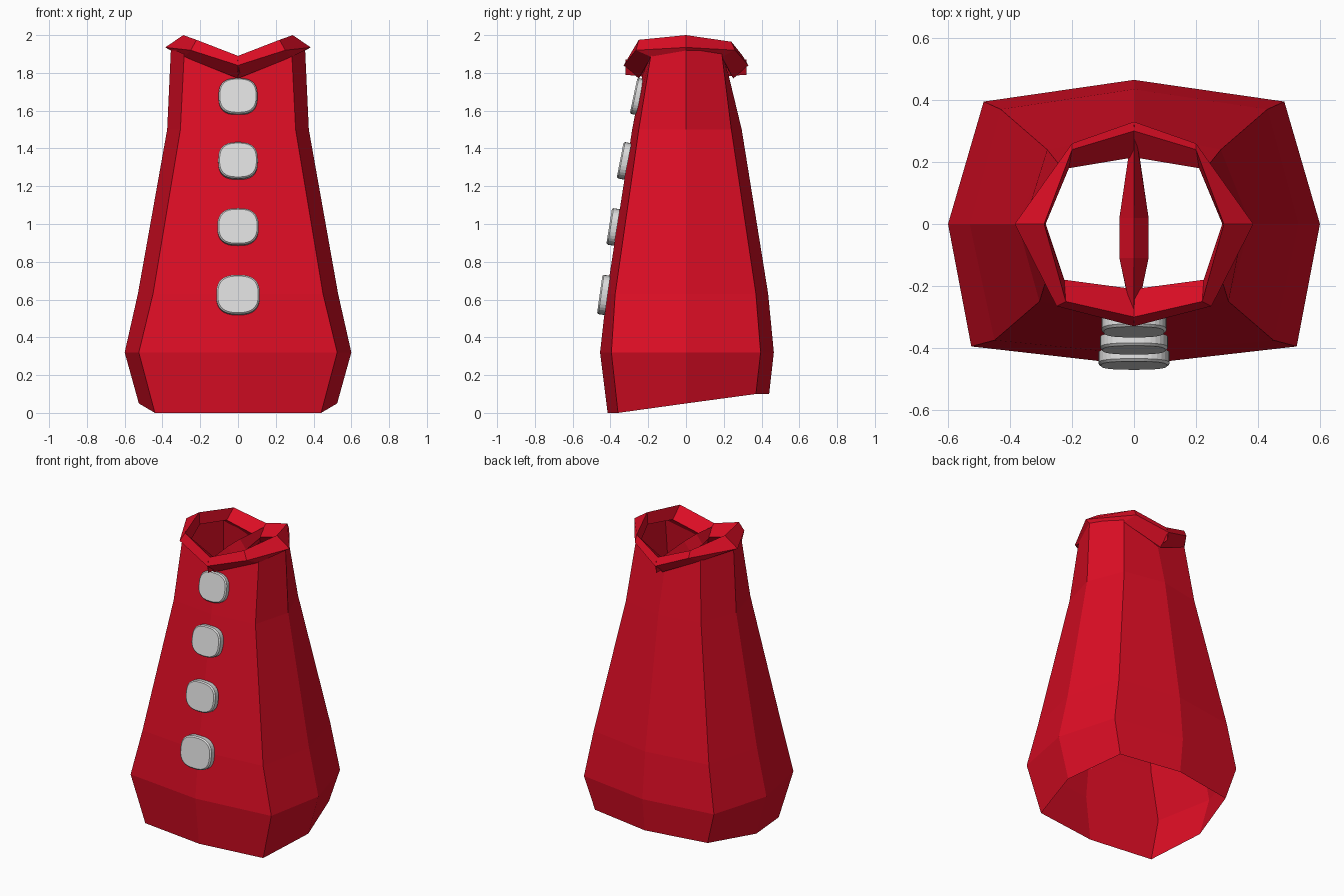
import bpy, bmesh, math
from mathutils import Matrix, Vector

if "Cube" in bpy.data.objects:
    bpy.data.objects.remove(bpy.data.objects["Cube"])


def material(name, rgb):
    m = bpy.data.materials.new(name)
    m.diffuse_color = (*rgb, 1)
    m.use_nodes = True
    m.node_tree.nodes["Principled BSDF"].inputs["Base Color"].default_value = m.diffuse_color
    return m


RED = material("red cloth", (0.72, 0.004, 0.018))
GREY = material("light grey", (0.72, 0.72, 0.72))


def finish(name, bm, mat):
    bmesh.ops.recalc_face_normals(bm, faces=bm.faces)
    me = bpy.data.meshes.new(name)
    bm.to_mesh(me)
    bm.free()
    me.materials.append(mat)
    ob = bpy.data.objects.new(name, me)
    bpy.context.collection.objects.link(ob)
    return ob


def full_ring(half):
    # half runs front centre -> side -> back centre; mirror it across x
    return half + [(-x, y, z) for x, y, z in reversed(half[1:-1])]


def skin(name, rings, mat, loop=False):
    bm = bmesh.new()
    vs = [[bm.verts.new(p) for p in r] for r in rings]
    n = len(rings[0])
    for k in range(len(rings) if loop else len(rings) - 1):
        a, b = vs[k], vs[(k + 1) % len(rings)]
        for i in range(n):
            j = (i + 1) % n
            bm.faces.new((a[i], a[j], b[j], b[i]))
    return finish(name, bm, mat)


# coat body: open flared shell, eight sided, hem rising to the back
body = [
    [(0, -.415, 0), (.44, -.36, 0), (.525, 0, .05), (.42, .37, .10), (0, .44, .10)],
    [(0, -.455, .32), (.525, -.395, .32), (.60, 0, .32), (.485, .395, .32), (0, .465, .32)],
    [(0, -.42, .63), (.45, -.375, .63), (.53, 0, .63), (.43, .37, .63), (0, .435, .63)],
    [(0, -.285, 1.5), (.305, -.25, 1.5), (.375, 0, 1.5), (.28, .24, 1.5), (0, .295, 1.5)],
    [(0, -.23, 1.79), (.285, -.185, 1.90), (.355, 0, 1.93), (.24, .19, 1.90), (0, .225, 1.79)],
]
skin("coat_body", [full_ring(r) for r in body], RED)

# collar: closed loop dipping to a V at front and back
collar = [
    [(0, -.25, 1.77), (.285, -.185, 1.885), (.345, 0, 1.912), (.24, .19, 1.885), (0, .25, 1.77)],
    [(0, -.33, 1.84), (.25, -.265, 1.92), (.385, 0, 1.935), (.20, .26, 1.92), (0, .33, 1.84)],
    [(0, -.30, 1.89), (.22, -.25, 1.975), (.29, 0, 2.0), (.20, .24, 1.965), (0, .30, 1.89)],
    [(0, -.21, 1.83), (.225, -.18, 1.90), (.285, 0, 1.92), (.21, .18, 1.90), (0, .215, 1.83)],
]
skin("collar", [full_ring(r) for r in collar], RED, loop=True)

# thin bar crossing the neck from front V to back V
bar = [[(w, y, 1.83), (0, y, 1.83 + h), (-w, y, 1.83), (0, y, 1.83 - h)]
       for y, w, h in ((-.32, .003, .04), (-.11, .047, .06), (.02, .047, .06), (.32, .003, .04))]
skin("neck_bar", bar, RED)

# buttons: rounded-square discs tilted to the front slope
for i, (y, z, w, h, tilt) in enumerate((
        (-.437, .625, .115, .105, 8), (-.387, .985, .109, .098, 9),
        (-.329, 1.335, .105, .098, 11), (-.258, 1.675, .103, .097, 12))):
    bm = bmesh.new()
    turn = Matrix.Translation((0, y, z)) @ Matrix.Rotation(math.radians(-tilt), 4, 'X')
    loops = []
    for depth, scale in ((.022, 1), (-.012, 1), (-.02, .93)):
        ring = []
        for k in range(32):
            c, s = math.cos(k * math.tau / 32), math.sin(k * math.tau / 32)
            px = math.copysign(abs(c) ** .75, c) * w * scale
            pz = math.copysign(abs(s) ** .75, s) * h * scale
            ring.append(bm.verts.new(turn @ Vector((px, depth, pz))))
        loops.append(ring)
    for a, b in zip(loops, loops[1:]):
        for k in range(32):
            j = (k + 1) % 32
            bm.faces.new((a[k], a[j], b[j], b[k]))
    bm.faces.new(loops[0])
    bm.faces.new(loops[-1])
    finish(f"button_{i + 1}", bm, GREY)
